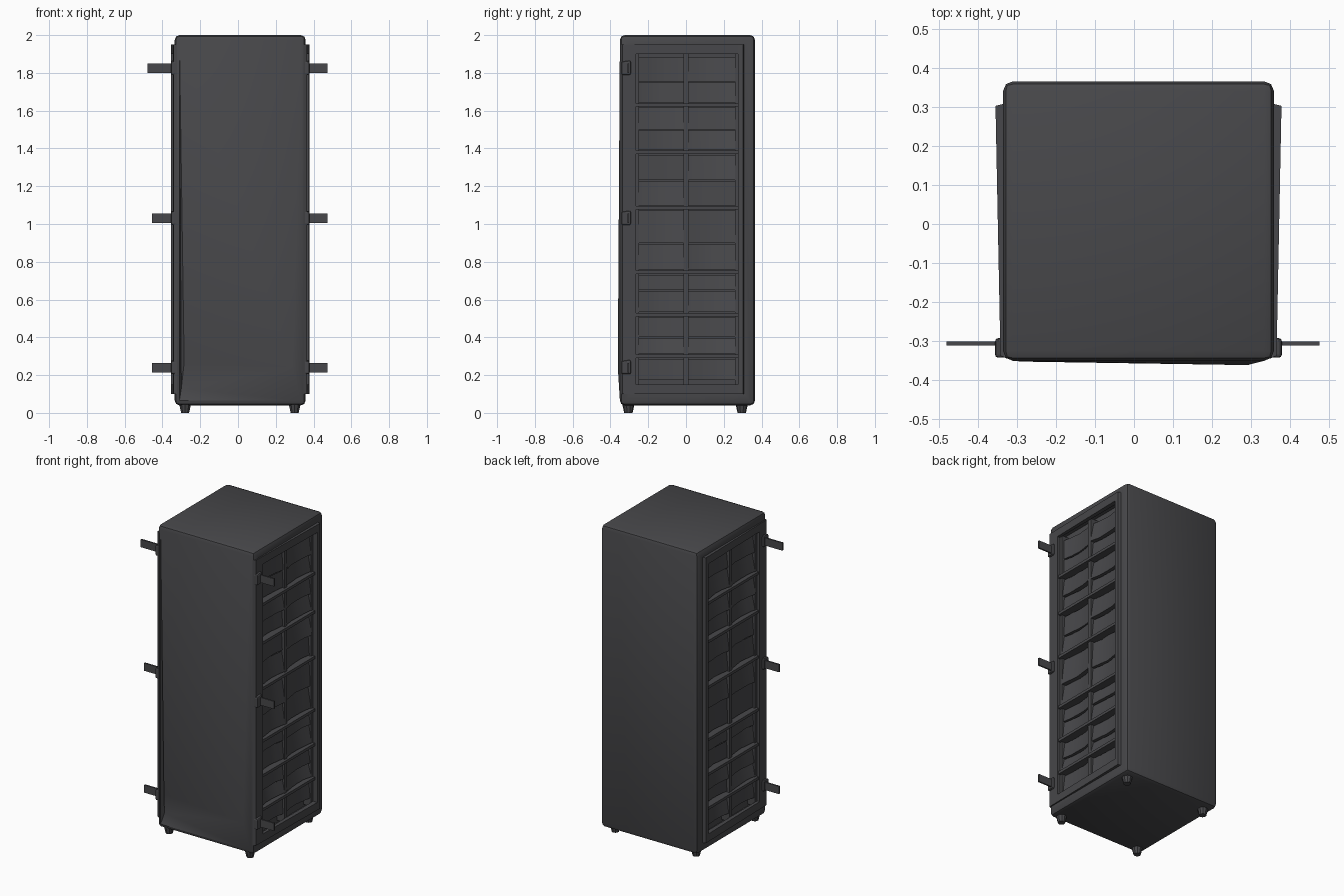
import bpy, bmesh, math, random
from mathutils import Vector

if "Cube" in bpy.data.objects:
    bpy.data.objects.remove(bpy.data.objects["Cube"])

random.seed(4)
CX, HALF = 0.0115, 0.3465          # cabinet centre in x and half width


def material(name, rgb):
    m = bpy.data.materials.new(name)
    m.diffuse_color = (*rgb, 1)
    m.use_nodes = True
    m.node_tree.nodes["Principled BSDF"].inputs["Base Color"].default_value = m.diffuse_color
    return m


charcoal = material("charcoal", (0.064, 0.064, 0.069))


def finish(bm, name, smooth=True):
    bmesh.ops.recalc_face_normals(bm, faces=bm.faces)
    me = bpy.data.meshes.new(name)
    bm.to_mesh(me)
    bm.free()
    ob = bpy.data.objects.new(name, me)
    bpy.context.collection.objects.link(ob)
    me.materials.append(charcoal)
    if smooth:
        bpy.ops.object.select_all(action='DESELECT')
        ob.select_set(True)
        bpy.context.view_layer.objects.active = ob
        bpy.ops.object.shade_smooth_by_angle(angle=math.radians(35))
    return ob


def box(bm, lo, hi, bevel=0.0):
    vs = bmesh.ops.create_cube(bm, size=1)["verts"]
    for v in vs:
        v.co = Vector([(lo[i] + hi[i]) / 2 + v.co[i] * (hi[i] - lo[i]) for i in range(3)])
    if bevel:
        edges = list({e for v in vs for e in v.link_edges})
        bmesh.ops.bevel(bm, geom=edges, offset=bevel, segments=2, affect='EDGES', profile=0.5)


def place(bm, s):
    """Move a part built with x as distance from the middle to side s."""
    for v in bm.verts:
        v.co.x = CX + s * v.co.x


# Cabinet body: rounded box with both sides opened
bm = bmesh.new()
box(bm, (CX - HALF, -0.35, 0.04), (CX + HALF, 0.365, 2.0), 0.025)
bm.normal_update()
sides = [f for f in bm.faces if abs(f.normal.x) > 0.99 and f.calc_area() > 0.5]
bmesh.ops.inset_individual(bm, faces=sides, thickness=0.055)
bmesh.ops.inset_individual(bm, faces=sides, thickness=0.003, depth=-0.07)

# Creased lower front: panel lip over a slanted groove
front = min(bm.faces, key=lambda f: f.calc_center_median().y - f.calc_area())
cen = front.calc_center_median()
corner = {(v.co.x > cen.x, v.co.z > cen.z): v for v in front.verts}
BL, BR = corner[False, False], corner[True, False]
TL, TR = corner[False, True], corner[True, True]
bmesh.ops.delete(bm, geom=[front], context='FACES_ONLY')
C = bm.verts.new((-0.285, -0.352, 0.265))
D = bm.verts.new((0.29, -0.361, 0.24))
E = bm.verts.new((-0.30, -0.325, 0.13))
for tri in ((TL, TR, D), (TL, D, C), (TL, C, E), (TL, E, BL), (C, D, E),
            (E, D, BR), (E, BR, BL), (TR, BR, D)):
    bm.faces.new(tri)
finish(bm, "cabinet_body")

shelves = (1.63, 1.38, 1.085, 0.745, 0.52, 0.30)
levels = (1.895,) + shelves + (0.16,)

for s, side in ((1, "right"), (-1, "left")):
    # Side door frame, standing slightly ajar at the back
    bm = bmesh.new()
    for lo, hi in (((-0.345, 0.10), (-0.265, 1.95)), ((0.275, 0.10), (0.31, 1.95)),
                   ((-0.265, 0.10), (0.275, 0.15)), ((-0.265, 1.90), (0.275, 1.95))):
        box(bm, (0.335, *lo), (0.353, *hi))
    for v in bm.verts:
        if v.co.x > 0.35:
            v.co.x += 0.013 * (v.co.y + 0.345) / 0.655
            v.co.y += 0.008 * (1 if v.co.y < -0.3 else -1 if v.co.y > 0.3 else 0)
    place(bm, s)
    finish(bm, side + "_door_frame", False)

    # Shelf bars and centre post
    bm = bmesh.new()
    for z in shelves:
        box(bm, (0.275, -0.265, z - 0.009), (0.347, 0.275, z + 0.009))
    box(bm, (0.275, -0.012, 0.12), (0.332, 0.014, 1.91))
    box(bm, (0.275, -0.275, 0.12), (0.33, -0.25, 1.91))
    box(bm, (0.275, 0.26, 0.12), (0.33, 0.285, 1.91))
    place(bm, s)
    finish(bm, side + "_shelves", False)

    # Uneven panes: an upper and a lower sheet in every compartment
    bm = bmesh.new()
    for top, bottom in zip(levels, levels[1:]):
        top, bottom = top - 0.014, bottom + 0.014
        mid = (top + bottom) / 2 + random.uniform(-0.02, 0.02)
        for y0, y1 in ((-0.25, -0.012), (0.014, 0.26)):
            halves = ((top, mid + 0.003), (mid - 0.003, bottom))
            if top - bottom < 0.13:
                halves = ((top, bottom),)
            for z1, z0 in halves:
                n = 4
                lean = random.uniform(0.004, 0.022)
                grid = []
                for j in range(2):
                    row = []
                    for i in range(n + 1):
                        t = i / n
                        x = 0.30 + lean * (1 - j) + 0.012 * abs(2 * t - 1) ** 2
                        x += random.uniform(-0.004, 0.004)
                        row.append(bm.verts.new((x, y0 + t * (y1 - y0), z0 + j * (z1 - z0))))
                    grid.append(row)
                for i in range(n):
                    bm.faces.new((grid[0][i], grid[0][i + 1], grid[1][i + 1], grid[1][i]))
                # ledge closing the sheet's lower edge back to the core
                back = [bm.verts.new((0.277, v.co.y, v.co.z)) for v in grid[0]]
                for i in range(n):
                    bm.faces.new((grid[0][i], grid[0][i + 1], back[i + 1], back[i]))
    place(bm, s)
    finish(bm, side + "_panes")

    # Three latch handles on the front edge: hub and flat lever
    for z, name in ((0.24, "lower"), (1.03, "middle"), (1.825, "upper")):
        bm = bmesh.new()
        box(bm, (0.335, -0.342, z - 0.035), (0.367, -0.292, z + 0.035), 0.008)
        tip = 0.4635 if s > 0 else (0.4915 if name == "upper" else 0.467)
        first = len(bm.verts)
        box(bm, (0.345, -0.311, z - 0.025), (tip, -0.301, z + 0.025))
        bm.verts.ensure_lookup_table()
        for v in bm.verts[first:]:
            if v.co.x > 0.4:
                v.co.z += 0.006 if name == "middle" and s < 0 else 0.0
                if s < 0 and v.co.z > z:
                    v.co.x -= 0.015
            elif v.co.z > z:
                v.co.z += 0.005
        place(bm, s)
        finish(bm, f"{side}_{name}_handle", False)

# Feet
for x in (-0.28, 0.30):
    for y in (-0.305, 0.295):
        bm = bmesh.new()
        bmesh.ops.create_cone(bm, cap_ends=True, segments=10, radius1=0.022,
                              radius2=0.036, depth=0.06)
        bmesh.ops.translate(bm, verts=bm.verts, vec=(x, y, 0.03))
        finish(bm, "foot")
